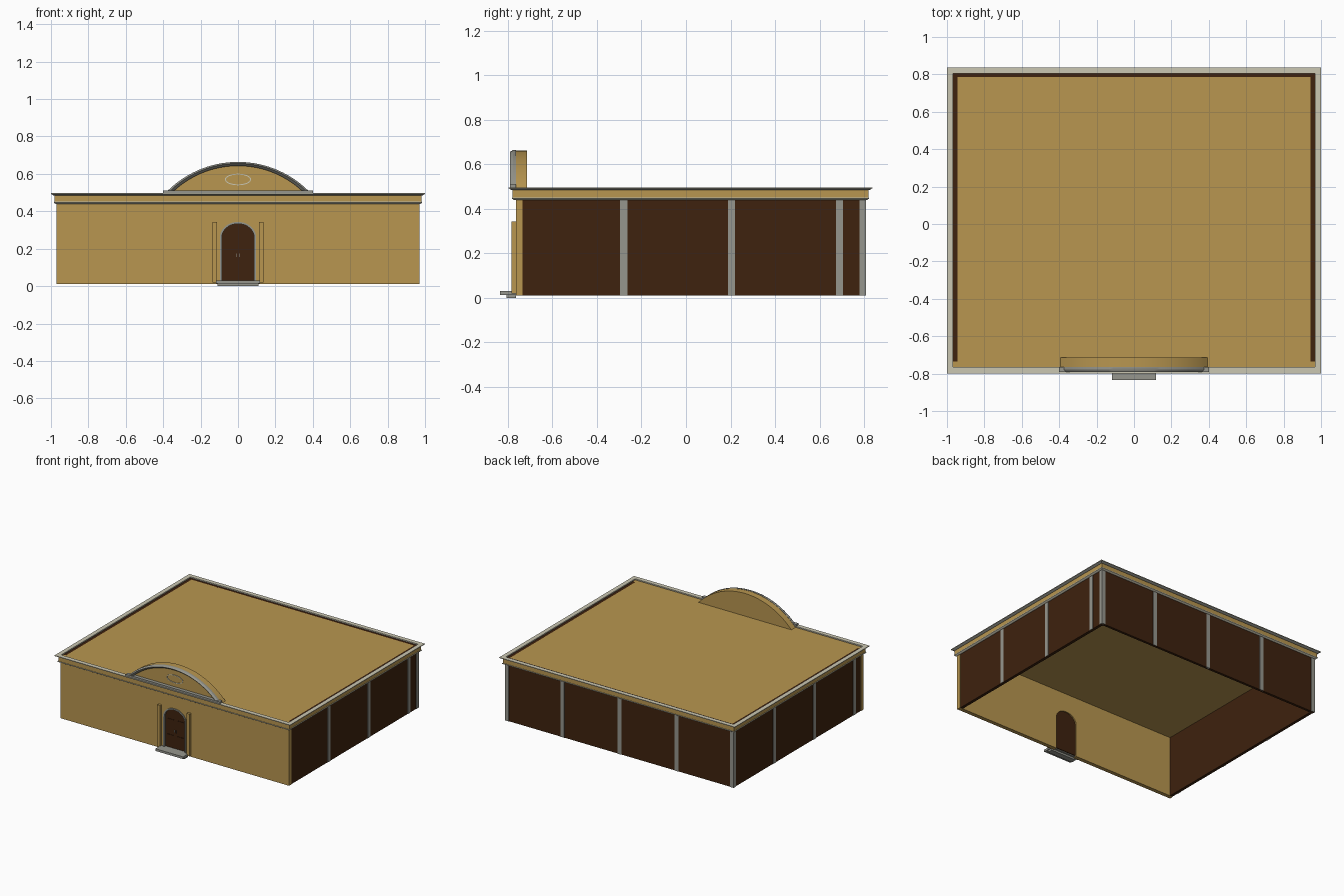
import bpy, bmesh, math

if "Cube" in bpy.data.objects:
    bpy.data.objects.remove(bpy.data.objects["Cube"])


def material(name, rgb):
    m = bpy.data.materials.new(name)
    lin = [((c / 255 + 0.055) / 1.055) ** 2.4 for c in rgb]
    m.diffuse_color = (*lin, 1)
    m.use_nodes = True
    m.node_tree.nodes["Principled BSDF"].inputs["Base Color"].default_value = m.diffuse_color
    return m


TAN = material("tan plaster", (184, 150, 80))
BROWN = material("dark brown wood", (62, 34, 14))
GREY = material("grey stone", (150, 150, 141))
PALE = material("pale stone", (203, 199, 178))

# wall outline
WX, WF, WB, Z0, ZR = 0.97, -0.765, 0.807, 0.01, 0.488


def finish(name, bm, mats, smooth=False):
    bmesh.ops.recalc_face_normals(bm, faces=bm.faces)
    me = bpy.data.meshes.new(name)
    bm.to_mesh(me)
    bm.free()
    for m in mats:
        me.materials.append(m)
    ob = bpy.data.objects.new(name, me)
    bpy.context.collection.objects.link(ob)
    if smooth:
        bpy.ops.object.select_all(action='DESELECT')
        ob.select_set(True)
        bpy.context.view_layer.objects.active = ob
        bpy.ops.object.shade_smooth_by_angle(angle=math.radians(30))
    return ob


def box(name, mat, x0, x1, y0, y1, z0, z1):
    return prism(name, mat, [(x0, z0), (x1, z0), (x1, z1), (x0, z1)], y0, y1)


def prism(name, mat, pts, y0, y1, smooth=False):
    """Outline in x,z pushed through from y0 to y1."""
    bm = bmesh.new()
    f = bm.faces.new([bm.verts.new((x, y0, z)) for x, z in pts])
    ext = bmesh.ops.extrude_face_region(bm, geom=[f], use_keep_orig=True)
    for v in ext["geom"]:
        if isinstance(v, bmesh.types.BMVert):
            v.co.y = y1
    return finish(name, bm, [mat], smooth)


def band(name, mat, rings, closed, smooth=True):
    """Strip lofted through a closed section; rings = section copies along the path."""
    bm = bmesh.new()
    vs = [[bm.verts.new(p) for p in r] for r in rings]
    n, k = len(vs), len(vs[0])
    for i in range(n if closed else n - 1):
        for j in range(k):
            a, b = vs[i], vs[(i + 1) % n]
            bm.faces.new((a[j], a[(j + 1) % k], b[(j + 1) % k], b[j]))
    if not closed:
        bm.faces.new(vs[0])
        bm.faces.new(vs[-1])
    return finish(name, bm, [mat], smooth)


def arch(hw, base, spring, top, n=20):
    """Open arch line, right foot to left foot."""
    pts = [(hw, base)]
    for i in range(n + 1):
        a = math.pi * i / n
        pts.append((hw * math.cos(a), spring + (top - spring) * math.sin(a)))
    return pts + [(-hw, base)]


def segment(half, base, top, n=32):
    """Shallow circular arc, right end to left end."""
    s = top - base
    r = (half * half + s * s) / (2 * s)
    t = math.asin(half / r)
    return [(r * math.sin(t - 2 * t * i / n),
             top - r + r * math.cos(t - 2 * t * i / n)) for i in range(n + 1)]


# front wall with arched doorway
outline = [(WX, Z0), (WX, ZR), (-WX, ZR), (-WX, Z0)]
opening = arch(0.09, Z0, 0.262, 0.336)
prism("front_wall", TAN, outline + opening[::-1], WF, -0.735)

# side and back walls
for side, s in (("right", 1), ("left", -1)):
    xs = sorted((s * 0.945, s * 0.967))
    box(side + "_wall", BROWN, *xs, -0.735, 0.786, Z0, ZR)
box("back_wall", BROWN, -0.967, 0.967, 0.786, 0.805, Z0, ZR)

# roof slab
box("roof", TAN, -0.945, 0.945, -0.735, 0.786, 0.478, ZR)

# wall posts: the two sides use opposite spacing
for name, s, ys in (("right", 1, (-0.28, 0.205, 0.69)),
                    ("left", -1, (0.31, -0.175, -0.66))):
    for i, y in enumerate(ys):
        xs = sorted((s * 0.955, s * 0.97))
        box(f"{name}_post_{i}", GREY, *xs, y - 0.016, y + 0.016, Z0, 0.445)
    xs = sorted((s * 0.94, s * 0.97))
    box(f"{name}_corner_post", GREY, *xs, 0.779, 0.808, Z0, 0.445)
for i, x in enumerate((-0.485, 0, 0.485)):
    box(f"back_post_{i}", GREY, x - 0.016, x + 0.016, 0.795, 0.808, Z0, 0.445)


# cornice around the building: mitred rings of (offset, height) sections
def cornice(name, mat, section):
    rings = []
    for sx, sy in ((1, 1), (-1, 1), (-1, -1), (1, -1)):
        rings.append([(sx * (0.967 + o), 0.805 + o if sy > 0 else WF - o, z)
                      for o, z in section])
    return band(name, mat, rings, True, False)


cornice("cornice_lower_moulding", PALE,
        [(0, 0.44), (0.008, 0.44), (0.018, 0.446), (0.018, 0.451), (0, 0.451)])
cornice("cornice_frieze", TAN,
        [(0, 0.451), (0.014, 0.451), (0.014, 0.484), (0, 0.484)])
cornice("cornice_upper_moulding", GREY,
        [(0, 0.484), (0.018, 0.484), (0.032, 0.492), (0, 0.492)])
cornice("cornice_cap", PALE,
        [(0, 0.492), (0.033, 0.492), (0.033, 0.497), (0, 0.497)])

# curved pediment above the door
prism("pediment", TAN, segment(0.395, 0.487, 0.662), -0.765, -0.715, True)
outer, mid, inner = (segment(0.395, 0.49, 0.664), segment(0.382, 0.49, 0.656),
                     segment(0.362, 0.49, 0.643))
band("pediment_moulding", GREY,
     [[(o[0], -0.764, o[1]), (o[0], -0.778, o[1]), (m[0], -0.792, m[1]),
       (i[0], -0.776, i[1]), (i[0], -0.764, i[1])]
      for o, m, i in zip(outer, mid, inner)], False)
box("pediment_base", GREY, -0.4, 0.4, -0.792, -0.764, 0.494, 0.511)

# oval ornament
oval = []
for i in range(32):
    a = math.tau * i / 32
    c, s = math.cos(a), math.sin(a)
    oval.append([(c * (0.07 - d), y, 0.57 + s * (0.031 - d))
                 for d, y in ((0, -0.764), (0, -0.769), (0.005, -0.769), (0.005, -0.764))])
band("oval_ornament", PALE, oval, True)

# door leaf, panels and handles
prism("door", BROWN, arch(0.09, 0.02, 0.262, 0.336), -0.756, -0.744, True)
for s in (-1, 1):
    for z0, z1 in ((0.05, 0.13), (0.15, 0.25)):
        xs = sorted((s * 0.014, s * 0.068))
        box("door_panel", BROWN, *xs, -0.759, -0.755, z0, z1)
    xs = sorted((s * 0.005, s * 0.009))
    box("door_handle", GREY, *xs, -0.762, -0.755, 0.155, 0.175)

# door surround
band("door_frame", GREY,
     [[(o[0], -0.75, o[1]), (o[0], -0.772, o[1]), (i[0], -0.772, i[1]), (i[0], -0.75, i[1])]
      for o, i in zip(arch(0.096, 0.03, 0.264, 0.343), arch(0.086, 0.03, 0.262, 0.333))], False)
for s in (-1, 1):
    xs = sorted((s * 0.113, s * 0.137))
    box("door_pilaster", TAN, *xs, -0.784, -0.764, 0.02, 0.344)

# steps
box("upper_step", GREY, -0.118, 0.118, -0.835, -0.75, 0.014, 0.031)
box("lower_step", GREY, -0.11, 0.11, -0.806, -0.764, 0, 0.014)
